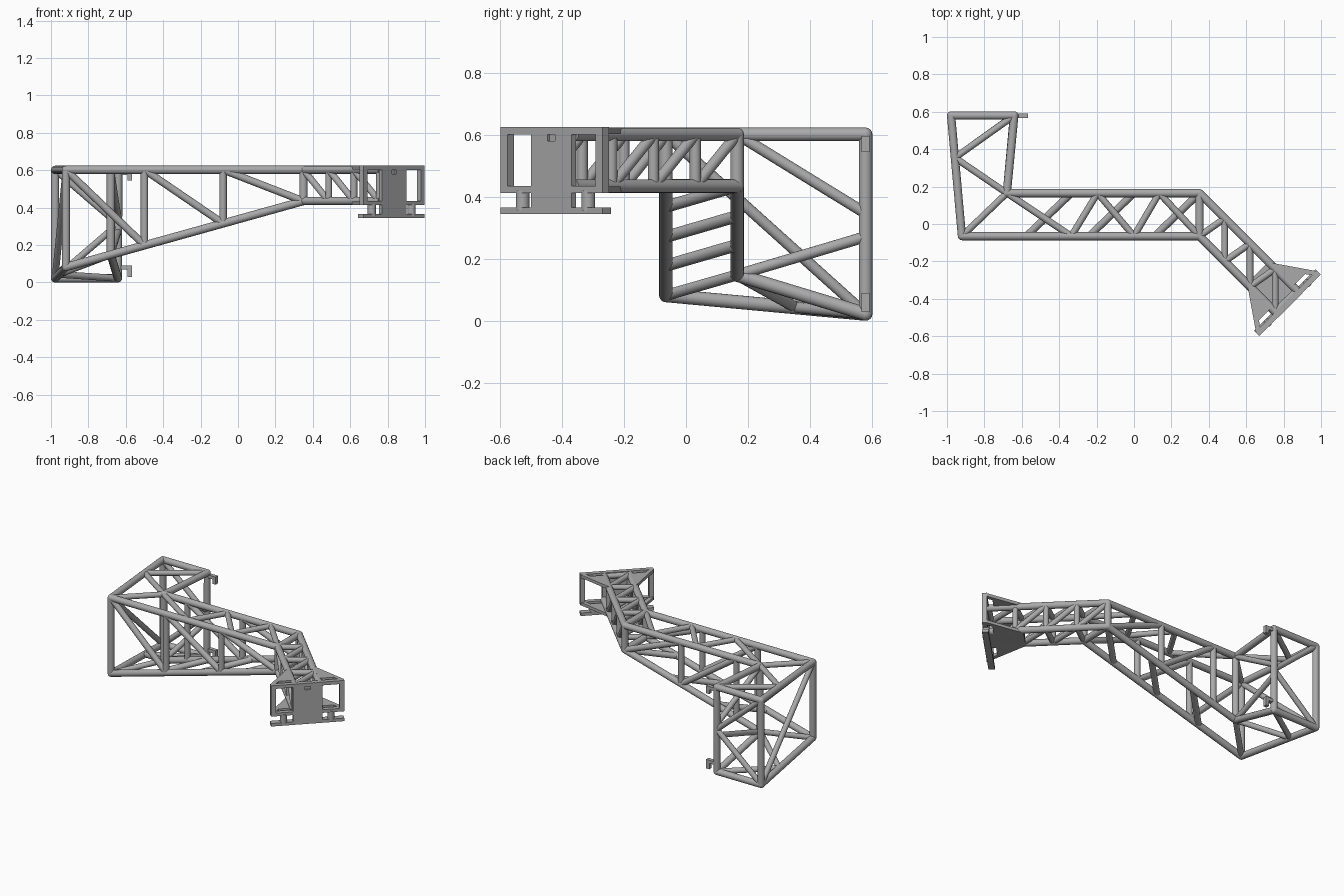
import bpy, bmesh, math
from mathutils import Vector, Matrix

cube = bpy.data.objects.get("Cube")
if cube:
    bpy.data.objects.remove(cube)

steel = bpy.data.materials.new("steel_grey")
steel.use_nodes = True
steel.diffuse_color = (0.4, 0.4, 0.4, 1)
steel.node_tree.nodes["Principled BSDF"].inputs["Base Color"].default_value = (0.4, 0.4, 0.4, 1)

ZT = 0.602      # top chord height
ZB = 0.435      # bottom height of the outer arm
R, RB = 0.022, 0.018


def finish(name, bm, smooth=False):
    bmesh.ops.recalc_face_normals(bm, faces=bm.faces)
    mesh = bpy.data.meshes.new(name)
    bm.to_mesh(mesh)
    bm.free()
    mesh.materials.append(steel)
    ob = bpy.data.objects.new(name, mesh)
    bpy.context.collection.objects.link(ob)
    if smooth:
        bpy.ops.object.select_all(action='DESELECT')
        ob.select_set(True)
        bpy.context.view_layer.objects.active = ob
        bpy.ops.object.shade_smooth_by_angle(angle=math.radians(35))
    return ob


def tubes(name, pairs, r, rounded=False):
    """Round tubes between point pairs, optionally with ball joints."""
    bm = bmesh.new()
    for a, b in pairs:
        a, b = Vector(a), Vector(b)
        d = b - a
        m = Matrix.Translation((a + b) / 2) @ d.to_track_quat('Z', 'Y').to_matrix().to_4x4()
        bmesh.ops.create_cone(bm, cap_ends=True, segments=16, radius1=r, radius2=r,
                              depth=d.length, matrix=m)
        if rounded:
            for p in (a, b):
                bmesh.ops.create_uvsphere(bm, u_segments=16, v_segments=8, radius=r,
                                          matrix=Matrix.Translation(p))
    return finish(name, bm, True)


def path(*pts):
    return list(zip(pts, pts[1:]))


def mid(a, b, t=0.5):
    return tuple(Vector(a).lerp(Vector(b), t))


# Corner nodes of the rear box, top and bottom
A, C = (-0.92, -0.065, ZT), (-0.68, 0.165, ZT)
E, F = (-0.978, 0.58, ZT), (-0.64, 0.58, ZT)
A0, C0 = (-0.92, -0.065, 0.082), (-0.68, 0.165, 0.148)
E0, F0 = (-0.978, 0.58, 0.022), (-0.642, 0.58, 0.022)
YF, YB, XK = -0.065, 0.165, 0.35


def low(x, y):
    return (x, y, 0.082 + 0.278 * (x + 0.92))


def top(x, y):
    return (x, y, ZT)


# Rear box frame and bracing
tubes("rear_frame", path(A, E, F, C) + path(A0, E0, F0, C0)
      + [(A, A0), (C, C0), (E, E0), (F, F0)], R, True)
FM, K1, K0 = mid(F, F0), mid(A, E, 0.65), mid(A0, E0, 0.65)
up, dn = mid(F, F0, 0.44), mid(F, F0, 0.57)
tubes("rear_braces", path(F, K1, C, A) + path(F0, K0, C0, A0)
      + path(E, FM, E0) + [(C, up), (C0, dn), (A, E0)], RB)

# Main tapered truss
B, D, B0, D0 = top(XK, YF), top(XK, YB), low(XK, YF), low(XK, YB)
tubes("main_chords", [(A, B), (C, D), (A0, B0), (C0, D0), (B, D), (B0, D0),
                      (B, B0), (D, D0)], R, True)
posts = (-0.5, -0.08, XK)
webs = [(A, low(posts[0], YF))]
for y in (YF, YB):
    for x in posts[:2]:
        webs.append((top(x, y), low(x, y)))
    webs += [(top(a, y), low(b, y)) for a, b in path(*posts)]
tubes("main_side_webs", webs, 0.02)
tubes("main_top_braces", path(C, top(-0.335, YF), top(-0.195, YB), top(0, YF),
                              top(0.135, YB), B), RB)
tubes("main_lower_rungs", [(low(x - 0.24, YF), low(x, YB)) for x in (-0.335, 0, XK)], 0.02)

# Angled outer arm; local u runs along it, v across it
S = math.sqrt(0.5)
ARM = Matrix(((S, S, 0, XK), (-S, S, 0, 0.05), (0, 0, 1, 0), (0, 0, 0, 1)))
HV = 0.115 * math.sqrt(2) / 2


def node(k, side, z):
    x = 0.135 * k
    return (XK + x, (YB if side > 0 else YF) - x, z)


chords, braces = [], []
for side in (-1, 1):
    for z in (ZT, ZB):
        chords.append((node(0, side, z), tuple(ARM @ Vector((0.665, side * HV, z)))))
    for k in range(4):
        if k:
            braces.append((node(k, side, ZT), node(k, side, ZB)))
        if k < 3:
            braces.append((node(k, side, ZT), node(k + 1, side, ZB)))
for z in (ZT, ZB):
    for k in range(4):
        if k:
            braces.append((node(k, -1, z), node(k, 1, z)))
        end = node(k + 1, 1, z) if k < 3 else tuple(ARM @ Vector((0.655, HV, z)))
        braces.append((node(k, -1, z), end))
tubes("arm_chords", chords, R)
tubes("arm_braces", braces, RB)


# Mounting head
def boxes(name, items, matrix=ARM):
    bm = bmesh.new()
    for lo, hi in items:
        lo, hi = Vector(lo), Vector(hi)
        m = matrix @ Matrix.Translation((lo + hi) / 2) @ Matrix.Diagonal((*(hi - lo), 1))
        bmesh.ops.create_cube(bm, size=1, matrix=m)
    return finish(name, bm)


def plate(name, outlines, z0, z1):
    bm = bmesh.new()
    for pts in outlines:
        f = bm.faces.new([bm.verts.new(ARM @ Vector((u, v, z0))) for u, v in pts])
        ext = bmesh.ops.extrude_face_region(bm, geom=[f])
        vs = [g for g in ext["geom"] if isinstance(g, bmesh.types.BMVert)]
        bmesh.ops.translate(bm, vec=(0, 0, z1 - z0), verts=vs)
    return finish(name, bm)


U0, U1, HW = 0.655, 0.685, 0.232
boxes("head_frame", [((U0, -HW, 0.602), (U1, HW, 0.625)),
                     ((U0, -HW, 0.413), (U1, HW, 0.435))]
      + [((U0, min(a, b), 0.42), (U1, max(a, b), 0.61))
         for a, b in ((HW, HW - 0.03), (-HW, 0.03 - HW))])
boxes("head_foot_rail", [((U0 - 0.01, -HW, 0.345), (U1, HW, 0.366))])
web = boxes("head_web", [((U0 + 0.01, -0.092, 0.346), (U1 + 0.001, 0.092, 0.624))])
cutter = boxes("web_hole_cutter", [((U0 + 0.02, -0.018, 0.58), (U1 + 0.05, 0.018, 0.612))])
cutter.hide_render = True
cutter.hide_viewport = True
cut = web.modifiers.new("hole", 'BOOLEAN')
cut.operation, cut.object = 'DIFFERENCE', cutter
tubes("head_pins", [(ARM @ Vector((0.667, v, 0.355)), ARM @ Vector((0.667, v, 0.42)))
                    for v in (-0.15, 0.15)], 0.022)

# Gussets joining the arm to the head
wing = [(0.44, 0.08), (0.66, HW), (0.66, 0.2), (0.625, 0.175), (0.625, 0.08)]
wings = [[(u, s * v) for u, v in wing] for s in (1, -1)]
plate("top_gussets", wings, 0.603, 0.624)
plate("lower_gusset", wings + [[(0.44, -0.08), (0.66, -0.08), (0.66, 0.08), (0.44, 0.08)]],
      0.414, 0.434)

# Hinge hooks on the rear post
I = Matrix.Identity(4)
for name, z, drop in (("upper_hook", 0.597, 0.052), ("lower_hook", 0.09, 0.062)):
    boxes(name, [((-0.645, 0.566, z - 0.022), (-0.567, 0.592, z)),
                 ((-0.592, 0.566, z - drop), (-0.567, 0.592, z - 0.01))], I)
